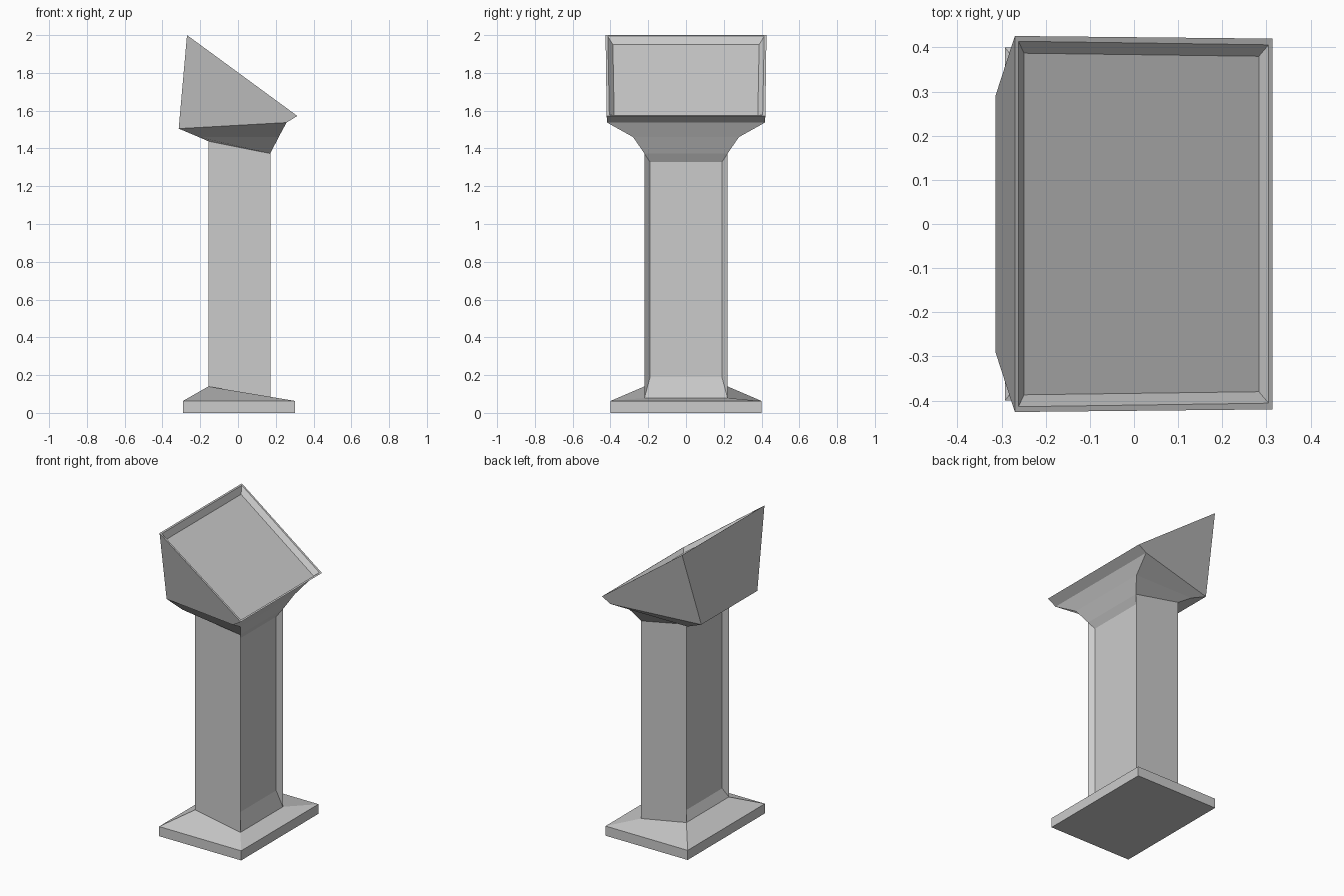
import bpy, bmesh

if "Cube" in bpy.data.objects:
    bpy.data.objects.remove(bpy.data.objects["Cube"])


def loft(name, halves, cap_start=False, cap_end=False, strips=()):
    """Skin rings of points; each ring is given for +y only and mirrored to -y."""
    bm = bmesh.new()
    rings = []
    for half in halves:
        pts = half + [(x, -y, z) for x, y, z in reversed(half)]
        rings.append([bm.verts.new(p) for p in pts])
    n = len(rings[0])
    for a, b in zip(rings, rings[1:]):
        for i in range(n):
            j = (i + 1) % n
            bm.faces.new((a[i], a[j], b[j], b[i]))
    if cap_start:
        bm.faces.new(rings[0])
    if cap_end:
        bm.faces.new(rings[-1])
    for strip in strips:  # sloped sills and lintels of recessed panels
        for r in (rings[0], rings[-1]):
            bm.faces.new([r[i] for i in strip])
    bmesh.ops.remove_doubles(bm, verts=bm.verts[:], dist=0.0005)
    bmesh.ops.recalc_face_normals(bm, faces=bm.faces[:])
    mesh = bpy.data.meshes.new(name)
    bm.to_mesh(mesh)
    bm.free()
    obj = bpy.data.objects.new(name, mesh)
    bpy.context.collection.objects.link(obj)
    return obj


# Base plate with sloping top, higher at the back
loft("base", [
    [(-0.292, 0.40, 0.0), (0.303, 0.40, 0.0)],
    [(-0.292, 0.40, 0.063), (0.303, 0.40, 0.063)],
    [(-0.157, 0.22, 0.14), (0.171, 0.22, 0.079)],
], cap_start=True)

# Column with shallow recessed panels on both the front (+x) and back (-x)
loft("column", [
    [(-0.129, 0.19, 0.20), (-0.157, 0.22, 0.14),
     (0.171, 0.22, 0.079), (0.143, 0.19, 0.19)],
    [(-0.129, 0.19, 1.39), (-0.157, 0.22, 1.438),
     (0.171, 0.22, 1.373), (0.143, 0.19, 1.328)],
], strips=[(2, 3, 4, 5), (6, 7, 0, 1)])

# Tilted head: flared underside, slanted housing, rim and sunken screen
loft("head", [
    [(-0.157, 0.22, 1.438), (0.171, 0.22, 1.373)],
    [(-0.207, 0.28, 1.46), (0.215, 0.28, 1.46)],
    [(-0.314, 0.29, 1.505), (0.257, 0.418, 1.537)],
    [(-0.27, 0.426, 2.0), (0.314, 0.42, 1.572)],
    [(-0.262, 0.414, 1.994), (0.305, 0.406, 1.578)],
    [(-0.249, 0.387, 1.949), (0.283, 0.38, 1.558)],
], cap_end=True)
